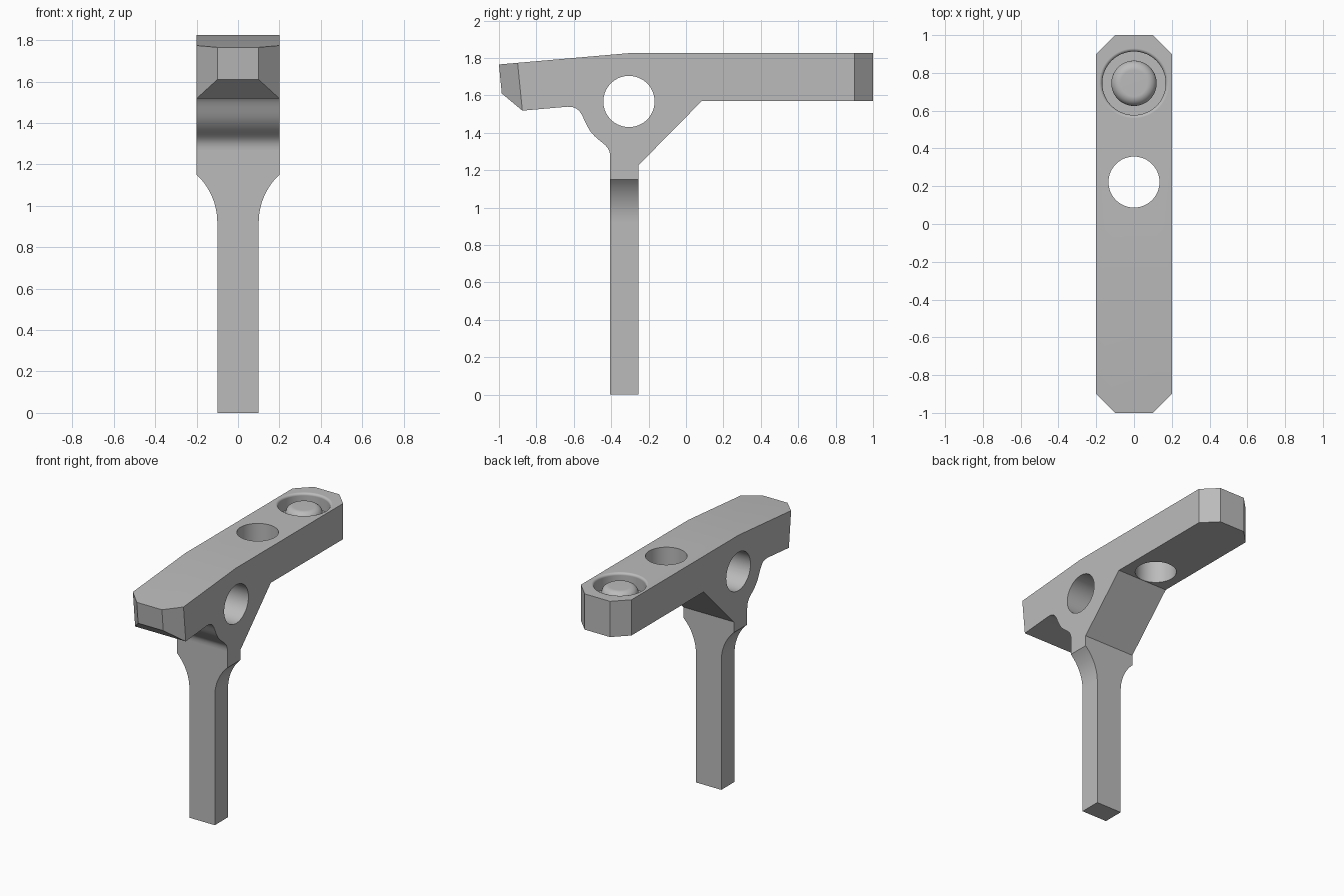
import bpy, bmesh, math
from mathutils import Vector, Matrix
from mathutils.geometry import interpolate_bezier

if "Cube" in bpy.data.objects:
    bpy.data.objects.remove(bpy.data.objects["Cube"])

grey = bpy.data.materials.new("plain grey")
grey.use_nodes = True
grey.diffuse_color = (0.5, 0.5, 0.5, 1)
grey.node_tree.nodes["Principled BSDF"].inputs["Base Color"].default_value = (0.5, 0.5, 0.5, 1)

TOP = 1.825


def to_object(bm, name):
    bmesh.ops.recalc_face_normals(bm, faces=bm.faces)
    mesh = bpy.data.meshes.new(name)
    bm.to_mesh(mesh)
    bm.free()
    mesh.materials.append(grey)
    obj = bpy.data.objects.new(name, mesh)
    bpy.context.collection.objects.link(obj)
    return obj


def prism(points, depth):
    """Extrude a closed 3D outline along the vector depth."""
    bm = bmesh.new()
    face = bm.faces.new([bm.verts.new(p) for p in points])
    out = bmesh.ops.extrude_face_region(bm, geom=[face])["geom"]
    bmesh.ops.translate(bm, vec=depth, verts=[v for v in out if isinstance(v, bmesh.types.BMVert)])
    return bm


def cylinder(name, radius, depth, matrix):
    bm = bmesh.new()
    bmesh.ops.create_cone(bm, cap_ends=True, segments=64, radius1=radius,
                          radius2=radius, depth=depth, matrix=matrix)
    return to_object(bm, name)


def arc(cx, cz, r, start, end, steps=8):
    angles = [math.radians(start + (end - start) * i / steps) for i in range(steps + 1)]
    return [(cx + r * math.cos(a), cz + r * math.sin(a)) for a in angles]


def bezier(*pts):
    return [tuple(p) for p in interpolate_bezier(*[Vector(p) for p in pts], 10)]


# Side profile of head and post (y, z), with the S-shaped front throat
throat = bezier((-0.405, 1.265), (-0.405, 1.33), (-0.44, 1.335), (-0.49, 1.383))
throat += bezier((-0.49, 1.383), (-0.56, 1.45), (-0.54, 1.545), (-0.635, 1.539))[1:]
side = [(-1, 1.765), (-0.31, TOP), (1, TOP), (1, 1.57), (0.085, 1.57),
        (-0.255, 1.225), (-0.255, 0), (-0.405, 0)] + throat + [(-0.875, 1.518), (-0.985, 1.61)]
bm = prism([(-0.2, y, z) for y, z in side], Vector((0.4, 0, 0)))

# Chamfered corners at both ends of the head
for sx in (-1, 1):
    for sy, tilt in ((-1, -0.1), (1, 0)):
        cut = bmesh.ops.bisect_plane(
            bm, geom=bm.verts[:] + bm.edges[:] + bm.faces[:], dist=1e-5, clear_outer=True,
            plane_co=(0.2 * sx, 0.9 * sy, 1.77), plane_no=Vector((sx, sy, tilt)).normalized())
        edges = [e for e in cut["geom_cut"] if isinstance(e, bmesh.types.BMEdge)]
        bmesh.ops.contextual_create(bm, geom=edges)
body = to_object(bm, "hammer_bracket")

# Front silhouette: narrow post that flares into the head
flare_r = 0.3145
flare = arc(0.1 + flare_r, 0.92, flare_r, 180, 133, 14)
half = [(0.1, -0.1)] + flare + [(0.3, 1.16), (0.3, 2)]
outline = half + [(-x, z) for x, z in reversed(half)]
silhouette = to_object(prism([(x, -1.2, z) for x, z in outline], Vector((0, 2.4, 0))), "post_flare_cutter")

# Through holes
cross_hole = cylinder("cross_hole_cutter", 0.137, 1,
                      Matrix.Translation((0, -0.305, 1.567)) @ Matrix.Rotation(math.pi / 2, 4, "Y"))
top_hole = cylinder("top_hole_cutter", 0.135, 1, Matrix.Translation((0, 0.222, 1.7)))

# Round pocket with soft rim, leaving a rounded knob in the middle
floor = TOP - 0.1
profile = [(0, TOP + 0.05), (0.185, TOP + 0.05)] + arc(0.185, TOP - 0.017, 0.017, 90, 180, 6)
profile += [(0.168, floor), (0.12, floor)] + arc(0.07, TOP - 0.062, 0.05, 0, 90, 10) + [(0, TOP - 0.012)]
bm = bmesh.new()
verts = [bm.verts.new((r, 0, z)) for r, z in profile]
edges = [bm.edges.new(pair) for pair in zip(verts, verts[1:])]
bmesh.ops.spin(bm, geom=verts + edges, axis=(0, 0, 1), cent=(0, 0, 0),
               angle=2 * math.pi, steps=64, use_merge=True)
bmesh.ops.remove_doubles(bm, verts=bm.verts, dist=1e-5)
bmesh.ops.translate(bm, vec=(0, 0.745, 0), verts=bm.verts)
pocket = to_object(bm, "pocket_cutter")

# Cut the body, then drop the cutters
bpy.ops.object.select_all(action="DESELECT")
bpy.context.view_layer.objects.active = body
body.select_set(True)
for cutter, op in ((silhouette, "INTERSECT"), (cross_hole, "DIFFERENCE"),
                   (top_hole, "DIFFERENCE"), (pocket, "DIFFERENCE")):
    mod = body.modifiers.new("cut", "BOOLEAN")
    mod.object, mod.operation, mod.solver = cutter, op, "EXACT"
    bpy.ops.object.modifier_apply(modifier=mod.name)
    bpy.data.objects.remove(cutter)

bpy.ops.object.shade_smooth_by_angle(angle=math.radians(30))
weighted = body.modifiers.new("even_shading", "WEIGHTED_NORMAL")
weighted.keep_sharp = True
